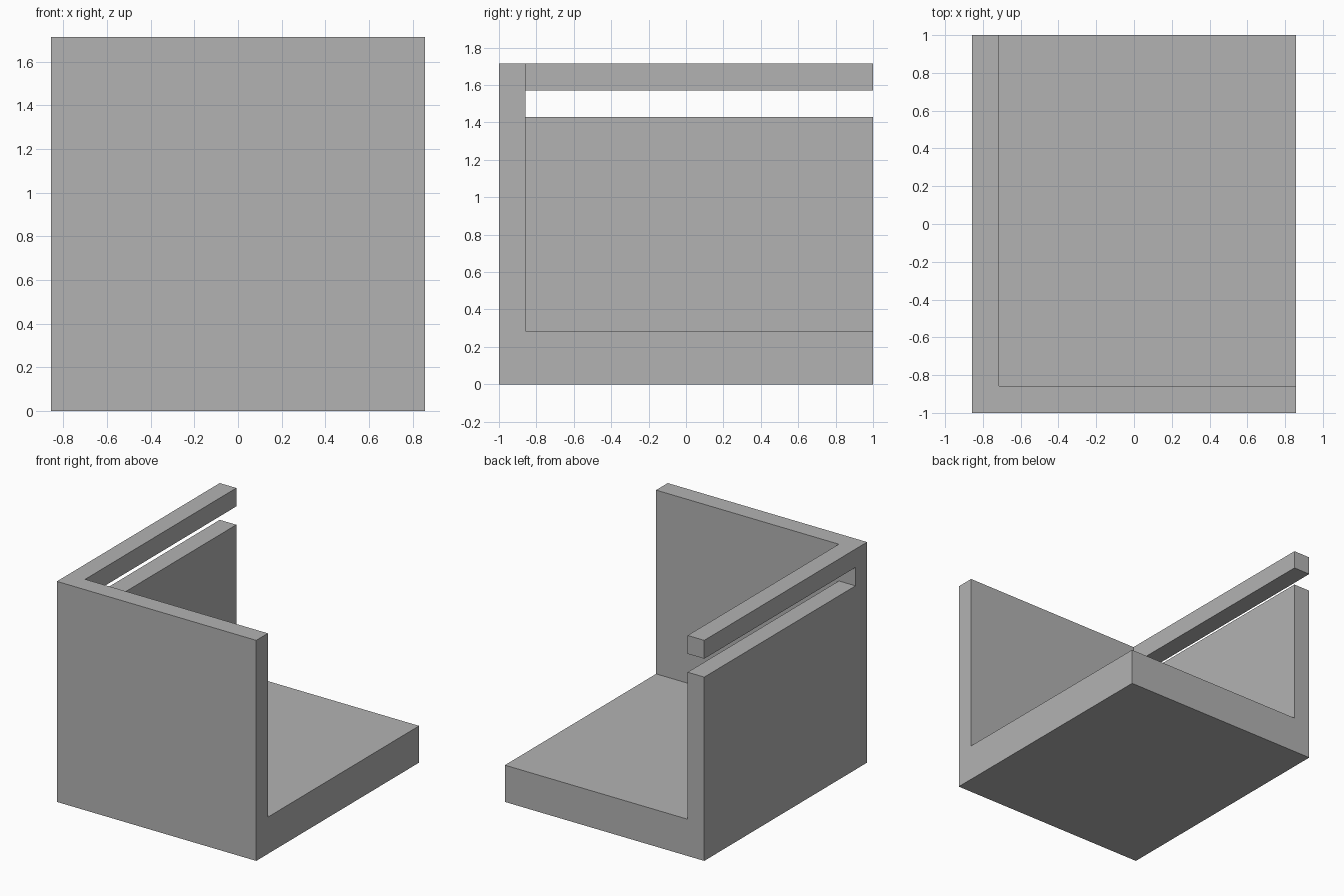
import bpy
import bmesh
from mathutils import Vector

cube = bpy.data.objects.get("Cube")
if cube:
    bpy.data.objects.remove(cube, do_unlink=True)

# One module is a wall thickness; the model is 12 x 14 x 12 modules
U = 1 / 7
HALF_X, HALF_Y, HEIGHT = 6, 7, 12
WALL, FLOOR, SLOT = 1, 2, 1

grey = bpy.data.materials.new("plain grey")
grey.use_nodes = True
grey.diffuse_color = (0.45, 0.45, 0.45, 1)
grey.node_tree.nodes["Principled BSDF"].inputs["Base Color"].default_value = grey.diffuse_color


def box(name, low, high):
    """Flat-shaded box between two corners given in modules."""
    low, high = Vector(low) * U, Vector(high) * U
    bm = bmesh.new()
    bmesh.ops.create_cube(bm, size=1)
    for v in bm.verts:
        v.co = (low + high) / 2 + v.co * (high - low)
    mesh = bpy.data.meshes.new(name)
    bm.to_mesh(mesh)
    bm.free()
    mesh.materials.append(grey)
    obj = bpy.data.objects.new(name, mesh)
    bpy.context.collection.objects.link(obj)
    return obj


inner_x, inner_y = -HALF_X + WALL, -HALF_Y + WALL
rail_z = HEIGHT - WALL

# Thick floor slab and full-height front wall
box("floor", (-HALF_X, -HALF_Y, 0), (HALF_X, HALF_Y, FLOOR))
box("front_wall", (-HALF_X, -HALF_Y, FLOOR), (HALF_X, inner_y, HEIGHT))

# Right wall, with an open slot between it and the rail above
box("right_wall", (-HALF_X, inner_y, FLOOR), (inner_x, HALF_Y, rail_z - SLOT))
box("right_rail", (-HALF_X, inner_y, rail_z), (inner_x, HALF_Y, HEIGHT))
